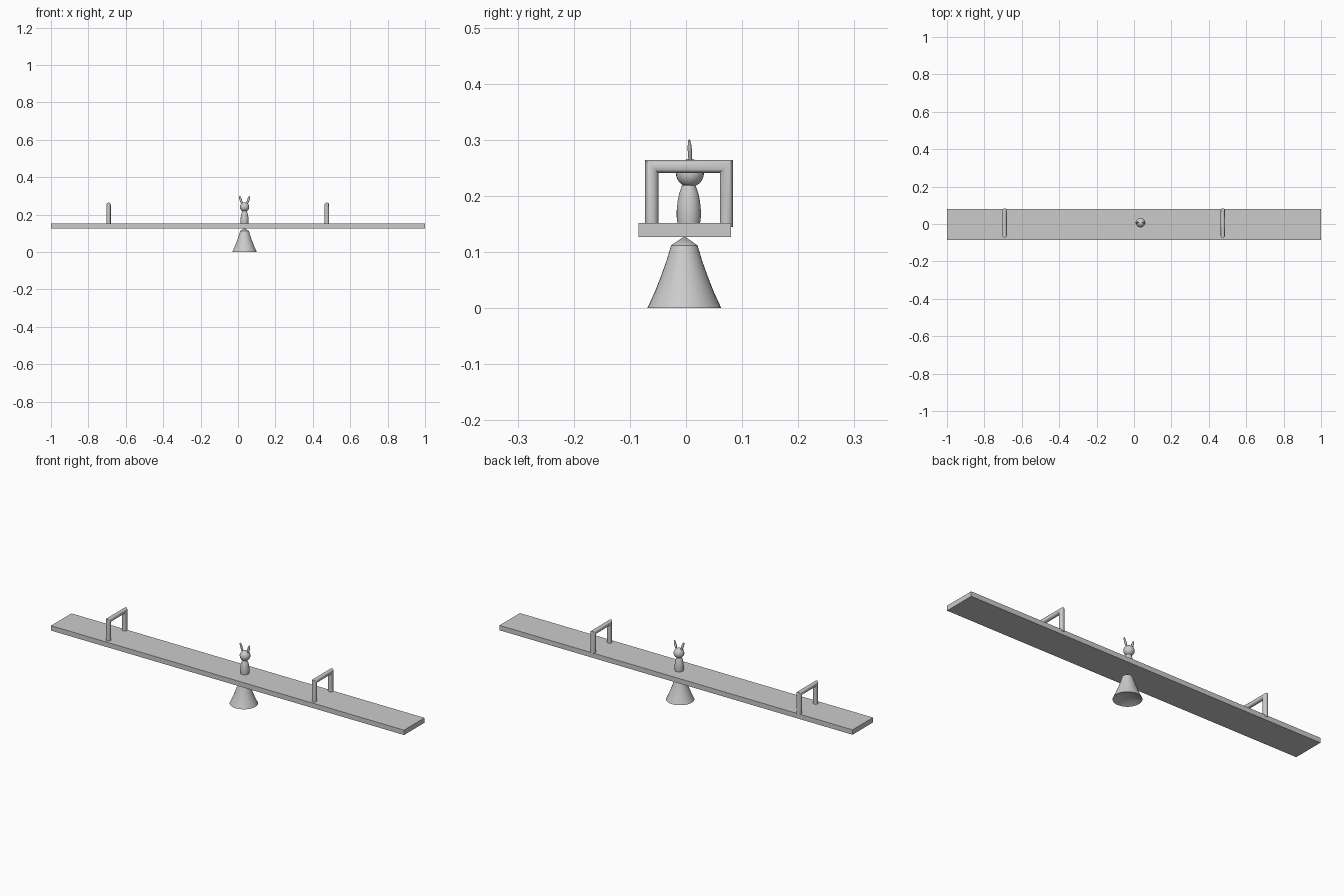
import bpy, bmesh, math
from mathutils import Matrix

cube = bpy.data.objects.get("Cube")
if cube:
    bpy.data.objects.remove(cube, do_unlink=True)

grey = bpy.data.materials.new("plain_grey")
grey.use_nodes = True
COLOUR = (0.6, 0.6, 0.6, 1)
grey.diffuse_color = COLOUR
grey.node_tree.nodes["Principled BSDF"].inputs["Base Color"].default_value = COLOUR


def finish(name, bm, smooth=True):
    """Turn a bmesh into a named, coloured object."""
    bmesh.ops.recalc_face_normals(bm, faces=bm.faces)
    mesh = bpy.data.meshes.new(name)
    bm.to_mesh(mesh)
    bm.free()
    obj = bpy.data.objects.new(name, mesh)
    bpy.context.collection.objects.link(obj)
    mesh.materials.append(grey)
    if smooth:
        bpy.ops.object.select_all(action='DESELECT')
        obj.select_set(True)
        bpy.context.view_layer.objects.active = obj
        bpy.ops.object.shade_smooth_by_angle(angle=math.radians(35))
    return obj


def skin(bm, rings):
    """Join successive vertex rings with quads."""
    n = len(rings[0])
    for a, b in zip(rings, rings[1:]):
        for i in range(n):
            j = (i + 1) % n
            bm.faces.new((a[i], a[j], b[j], b[i]))


def lathe(name, x, y, profile, sides=32):
    """Revolve (radius, height) points about a vertical axis."""
    bm = bmesh.new()
    rings = []
    for r, z in profile:
        rings.append([bm.verts.new((x + r * math.cos(2 * math.pi * i / sides),
                                    y + r * math.sin(2 * math.pi * i / sides), z))
                      for i in range(sides)])
    skin(bm, rings)
    bmesh.ops.remove_doubles(bm, verts=bm.verts, dist=1e-5)
    return finish(name, bm)


def handle(name, x, y0=-0.061, y1=0.072, z0=0.145, z1=0.2525, r=0.0118, sides=24):
    """Round tube bent into a mitred arch across the board."""
    bm = bmesh.new()
    # centre of each ring and its outward direction in the y-z plane
    path = [(y0, z0, -1, 0), (y0, z1, -1, 1), (y1, z1, 1, 1), (y1, z0, 1, 0)]
    rings = []
    for y, z, dy, dz in path:
        ring = []
        for i in range(sides):
            a = 2 * math.pi * i / sides
            s = r * math.sin(a)
            ring.append(bm.verts.new((x + r * math.cos(a), y + dy * s, z + dz * s)))
        rings.append(ring)
    skin(bm, rings)
    bm.faces.new(rings[0])
    bm.faces.new(rings[-1])
    return finish(name, bm)


def ellipsoid(name, matrix):
    bm = bmesh.new()
    bmesh.ops.create_uvsphere(bm, u_segments=24, v_segments=16, radius=1, matrix=matrix)
    return finish(name, bm)


# Board
bm = bmesh.new()
bmesh.ops.create_cube(bm, size=1, matrix=Matrix.Translation((0, -0.002, 0.1395))
                      @ Matrix.Diagonal((2, 0.165, 0.025, 1)))
finish("board", bm, smooth=False)

# Flared pivot stand with a pointed cap and a hollow underside
PX = 0.035
lathe("pivot_stand", PX, -0.003,
      [(0, 0.03), (0.066, 0), (0.053, 0.028), (0.042, 0.056), (0.032, 0.084),
       (0.0235, 0.112), (0, 0.128)])

# Handles
handle("right_handle", -0.692)
handle("left_handle", 0.475)

# Little rabbit figure in the middle
FY = 0.006
lathe("rabbit_body", PX, FY - 0.001,
      [(0, 0.15), (0.02, 0.15), (0.0215, 0.162), (0.0215, 0.175), (0.02, 0.19),
       (0.017, 0.205), (0.012, 0.219), (0, 0.224)])
ellipsoid("rabbit_head", Matrix.Translation((PX, FY + 0.001, 0.241))
          @ Matrix.Diagonal((0.025, 0.025, 0.025, 1)))
for side, name in ((-1, "right_ear"), (1, "left_ear")):
    ellipsoid(name, Matrix.Translation((PX + side * 0.02, FY + 0.001, 0.278))
              @ Matrix.Rotation(side * math.radians(17), 4, 'Y')
              @ Matrix.Rotation(math.radians(3), 4, 'X')
              @ Matrix.Diagonal((0.0065, 0.0038, 0.024, 1)))
